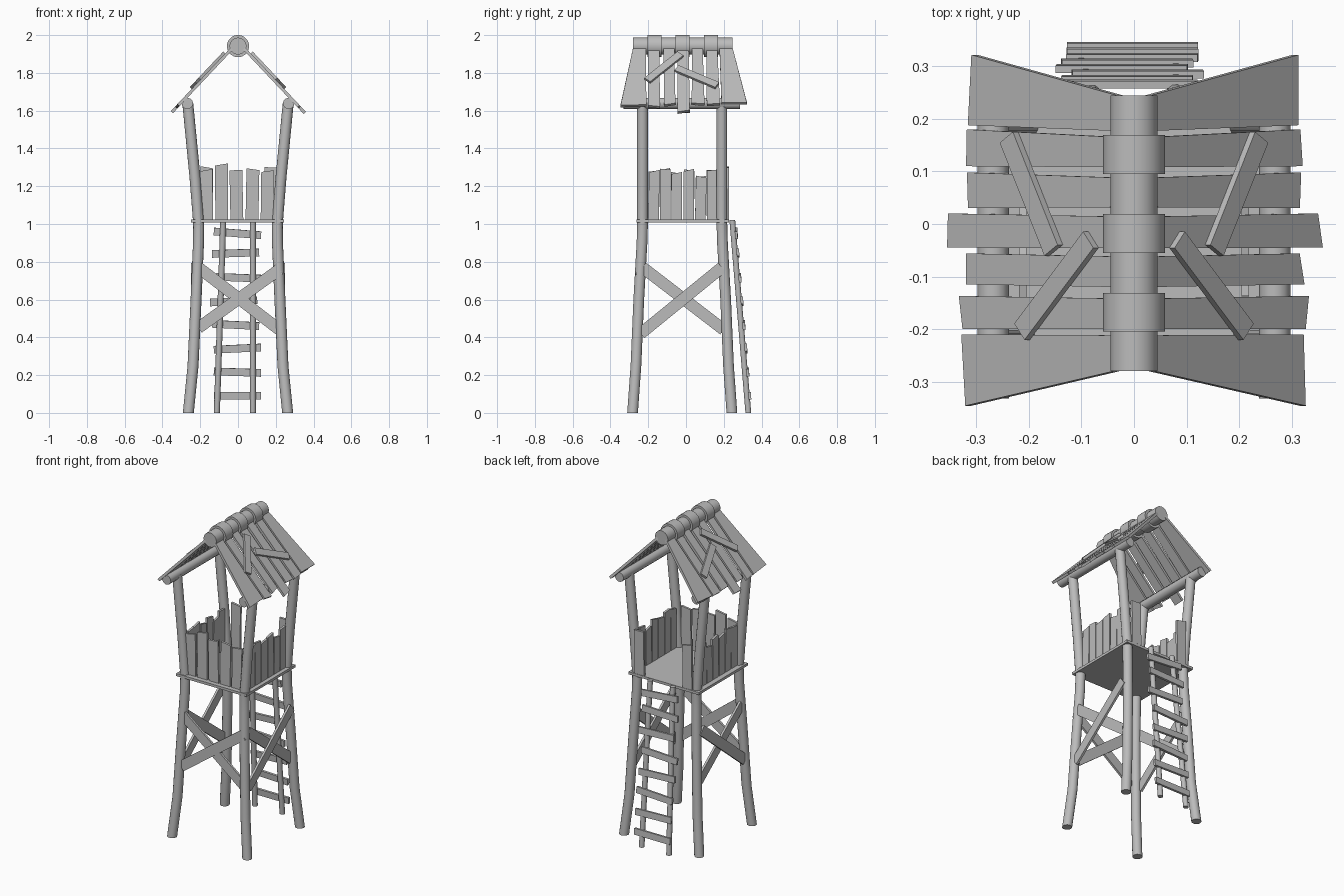
import bpy, bmesh, math, random
from mathutils import Vector

random.seed(4)
cube = bpy.data.objects.get("Cube")
if cube:
    bpy.data.objects.remove(cube, do_unlink=True)

wood = bpy.data.materials.new("weathered grey wood")
wood.use_nodes = True
GREY = (0.5, 0.5, 0.5, 1)
wood.diffuse_color = GREY
wood.node_tree.nodes["Principled BSDF"].inputs["Base Color"].default_value = GREY


def finish(name, bm, smooth=False):
    bmesh.ops.recalc_face_normals(bm, faces=bm.faces)
    mesh = bpy.data.meshes.new(name)
    bm.to_mesh(mesh)
    bm.free()
    mesh.materials.append(wood)
    obj = bpy.data.objects.new(name, mesh)
    bpy.context.collection.objects.link(obj)
    if smooth:
        bpy.ops.object.select_all(action='DESELECT')
        obj.select_set(True)
        bpy.context.view_layer.objects.active = obj
        bpy.ops.object.shade_smooth_by_angle(angle=math.radians(40))
    return obj


def slab(name, corners, depth):
    """Four-cornered board, thickened along the vector depth."""
    bm = bmesh.new()
    face = bm.faces.new([bm.verts.new(c) for c in corners])
    new = bmesh.ops.extrude_face_region(bm, geom=[face], use_keep_orig=True)
    bmesh.ops.translate(bm, vec=depth,
                        verts=[v for v in new["geom"] if isinstance(v, bmesh.types.BMVert)])
    return finish(name, bm)


def strip(name, start, end, width, depth):
    """Straight board of constant width between two points."""
    start, end, depth = Vector(start), Vector(end), Vector(depth)
    side = (end - start).cross(depth).normalized() * width / 2
    return slab(name, [start - side, start + side, end + side, end - side], depth)


def log(name, path, radius, u, v, sides=14):
    """Round log through the path, with rings spanned by the axes u and v."""
    bm = bmesh.new()
    u, v = Vector(u), Vector(v)
    rings = []
    for p in path:
        angles = [math.tau * i / sides for i in range(sides)]
        rings.append([bm.verts.new(Vector(p) + (u * math.cos(a) + v * math.sin(a)) * radius)
                      for a in angles])
    for low, high in zip(rings, rings[1:]):
        for i in range(sides):
            j = (i + 1) % sides
            bm.faces.new((low[i], low[j], high[j], high[i]))
    bm.faces.new(rings[0])
    bm.faces.new(rings[-1])
    return finish(name, bm, True)


X, Y, Z = Vector((1, 0, 0)), Vector((0, 1, 0)), Vector((0, 0, 1))
MID = -0.02          # tower centre line in y
FLOOR = 1.025
SIDES = ((-1, "right"), (1, "left"))

# Bent corner posts
bend = [(0, 0.263, 0.263), (0.25, 0.238, 0.245), (0.6, 0.222, 0.23),
        (0.9, 0.209, 0.213), (1.0, 0.208, 0.21), (1.25, 0.228, 0.21), (1.64, 0.266, 0.21)]
for sx, label in SIDES:
    for sy, end in ((-1, "front"), (1, "back")):
        log(f"{end}_{label}_post", [(sx * x, MID + sy * y, z) for z, x, y in bend], 0.029, X, Y)

# Platform
slab("platform", [(-0.25, -0.262, 1.008), (0.243, -0.262, 1.008),
                  (0.243, 0.228, 1.008), (-0.25, 0.228, 1.008)], Z * 0.016)

# Crossed braces on the front and both sides
strip("front_brace_a", (-0.21, -0.258, 0.77), (0.22, -0.268, 0.44), 0.062, Y * 0.014)
strip("front_brace_b", (-0.21, -0.272, 0.45), (0.22, -0.268, 0.76), 0.062, Y * 0.014)
for sx, label in SIDES:
    x = sx * 0.222
    strip(f"{label}_brace_a", (x, -0.23, 0.77), (x, 0.2, 0.44), 0.062, X * sx * 0.014)
    strip(f"{label}_brace_b", (x + sx * 0.012, -0.24, 0.42), (x + sx * 0.012, 0.19, 0.77),
          0.062, X * sx * 0.014)


# Uneven wall boards
def wall_board(name, origin, along, a, b, top, depth):
    lean = random.uniform(-0.006, 0.006)
    slant = random.uniform(-0.008, 0.008)
    corners = ((a, FLOOR), (b, FLOOR), (b + lean, top - slant), (a + lean, top + slant))
    slab(name, [origin + along * s + Z * z for s, z in corners], depth)


front_tops = (1.285, 1.315, 1.285, 1.29, 1.28)
for i, top in enumerate(front_tops):
    a = -0.2 + i * 0.08
    wall_board(f"front_wall_board_{i}", Y * -0.235, X, a, a + 0.068, top, Y * 0.014)
side_tops = (1.28, 1.29, 1.27, 1.285, 1.25, 1.285)
for sx, label in SIDES:
    for i, top in enumerate(side_tops):
        a = -0.2 + i * 0.062
        wall_board(f"{label}_wall_board_{i}", X * sx * 0.205, Y, a, a + 0.056, top, X * sx * 0.014)
    a, b = sorted((sx * 0.135, sx * 0.2))
    wall_board(f"back_{label}_wall_board", Y * 0.213, X, a, b, 1.3, Y * 0.014)

# Ladder
for label, low, high in (("right", -0.112, -0.078), ("left", 0.079, 0.079)):
    log(f"ladder_{label}_rail", [(low, 0.33, 0), (high, 0.245, 1.022)], 0.016, X, Y, 10)
rungs = [(0.09, 0, 0), (0.215, 0, -0.004), (0.34, 0, 0.006), (0.465, -0.01, -0.006),
         (0.59, -0.02, 0.006), (0.715, 0.01, -0.005), (0.845, -0.01, 0.004), (0.95, 0, -0.01)]
for i, (z, shift, tilt) in enumerate(rungs):
    y = 0.338 - z * 0.083
    strip(f"ladder_rung_{i}", (-0.128 + shift, y, z - tilt), (0.122 + shift, y, z + tilt),
          0.04, (0, 0.014, 0.001))

# Ridge log with collars, and the eave logs
log("ridge_log", [(0, -0.28, 1.942), (0, 0.245, 1.942)], 0.045, X, Z, 20)
for i, y in enumerate((-0.168, -0.018, 0.132)):
    log(f"ridge_collar_{i}", [(0, y - 0.037, 1.942), (0, y + 0.037, 1.942)], 0.059, X, Z, 20)
for sx, label in SIDES:
    log(f"{label}_eave_log", [(sx * 0.268, -0.332, 1.638), (sx * 0.268, 0.285, 1.638)],
        0.03, X, Z)


# Roof boards: inner y range, outer y range, reach
def on_roof(sx, x, y, lift=0):
    return Vector((sx * x, y, 1.975 - 1.06 * x + lift))


roof = [(-0.278, -0.212, -0.346, -0.21, 0.325), (-0.2, -0.142, -0.2, -0.137, 0.33),
        (-0.12, -0.062, -0.115, -0.056, 0.32), (-0.046, 0.014, -0.045, 0.02, 0.355),
        (0.032, 0.088, 0.03, 0.098, 0.317), (0.108, 0.165, 0.11, 0.18, 0.319),
        (0.177, 0.244, 0.188, 0.322, 0.313)]
patches = [((0.233, 0.165), (0.148, -0.05)), ((0.077, -0.03), (0.208, -0.205))]
for sx, label in SIDES:
    normal = Vector((sx * 1.06, 0, 1)).normalized()
    for i, (a, b, c, d, reach) in enumerate(roof):
        skew = random.uniform(-0.005, 0.005)
        slab(f"{label}_roof_board_{i}",
             [on_roof(sx, 0.03, a), on_roof(sx, 0.03, b),
              on_roof(sx, reach + skew, d), on_roof(sx, reach - skew, c)], normal * -0.016)
    # Loose repair boards nailed on top
    for i, (p, q) in enumerate(patches):
        strip(f"{label}_roof_patch_{i}", on_roof(sx, *p), on_roof(sx, *q), 0.042, normal * 0.014)
